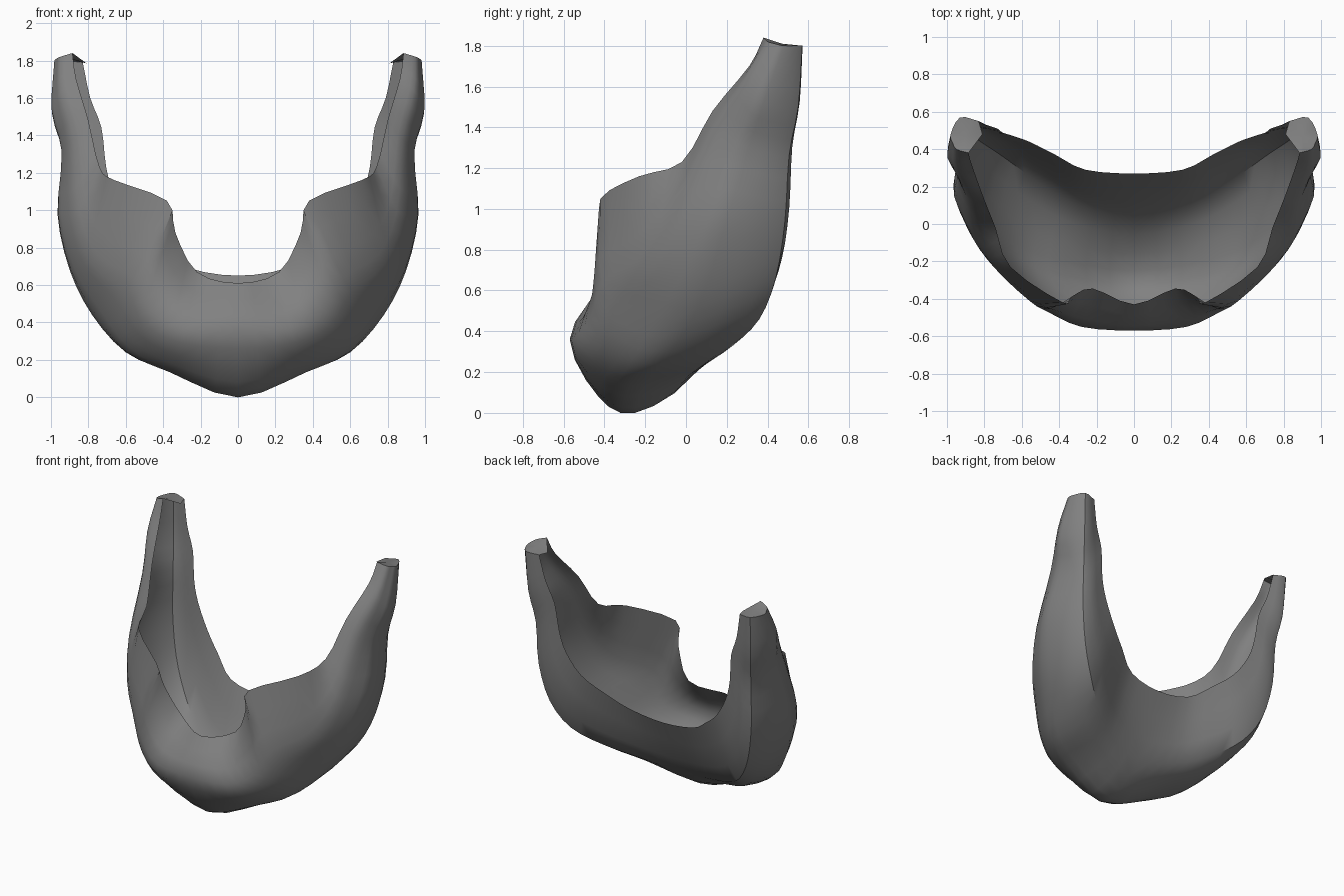
import bpy, bmesh, math
from mathutils import Vector

if "Cube" in bpy.data.objects:
    bpy.data.objects.remove(bpy.data.objects["Cube"])

# Guide lines from the chin centre (first) to the ear tip (last)
front_rim = [(0, -.43, .61), (.22, -.345, .67), (.335, -.39, .88), (.38, -.42, 1.05), (.66, -.23, 1.16),
             (.74, -.02, 1.23), (.80, .13, 1.48), (.865, .31, 1.70), (.885, .38, 1.84)]
front_bulge = [(0, -.57, .36), (.28, -.55, .37), (.46, -.47, .46), (.56, -.41, .64), (.75, -.23, .76),
               (.85, -.06, 1.0), (.88, .13, 1.38), (.94, .29, 1.64), (.95, .40, 1.82)]
under_chin = [(0, -.43, .08), (.33, -.40, .17), (.55, -.32, .29), (.69, -.23, .48), (.85, -.07, .70),
              (.925, .06, .98), (.93, .22, 1.34), (.975, .32, 1.58), (.97, .435, 1.81)]
jaw_ridge = [(0, -.25, 0), (.37, -.20, .14), (.60, -.12, .24), (.78, .02, .44), (.90, .12, .68),
             (.965, .21, .98), (.94, .31, 1.3), (.995, .38, 1.52), (.98, .48, 1.8)]
neck_bulge = [(0, .04, .19), (.30, .10, .24), (.52, .23, .33), (.70, .36, .46), (.82, .44, .66),
              (.88, .485, .94), (.89, .505, 1.26), (.92, .55, 1.5), (.93, .57, 1.8)]
neck_rim = [(0, .27, .65), (.26, .29, .69), (.42, .37, .80), (.56, .44, .92), (.66, .475, 1.08),
            (.705, .49, 1.23), (.73, .51, 1.44), (.79, .53, 1.6), (.83, .55, 1.79)]


def spline(points, steps, mirrored_start=False):
    """Smooth curve through the points."""
    p = [Vector(q) for q in points]
    first = Vector((-p[1].x, p[1].y, p[1].z)) if mirrored_start else 2 * p[0] - p[1]
    p = [first] + p + [2 * p[-1] - p[-2]]
    out = []
    for i in range(1, len(p) - 2):
        a, b, c, d = p[i - 1:i + 3]
        for k in range(steps):
            t = k / steps
            out.append(.5 * (2 * b + (c - a) * t + (2 * a - 5 * b + 4 * c - d) * t * t
                             + (3 * b - a - 3 * c + d) * t ** 3))
    return out + [p[-2]]


# Half of the beard shell, lofted over the guide lines
guides = [spline(g, 3, True) for g in (front_rim, front_bulge, under_chin, jaw_ridge, neck_bulge, neck_rim)]
bm = bmesh.new()
rows = [[bm.verts.new(v) for v in spline(section, 3)] for section in zip(*guides)]
for r, s in zip(rows, rows[1:]):
    for i in range(len(r) - 1):
        bm.faces.new((r[i], r[i + 1], s[i + 1], s[i]))

# Cap on the sideburn tip, with a small lip towards the inside
lip = bm.verts.new((.81, .48, 1.785))
tip = rows[-1] + [lip]
centre = bm.verts.new((.90, .47, 1.81))
for a, b in zip(tip, tip[1:] + tip[:1]):
    bm.faces.new((a, b, centre))

mesh = bpy.data.meshes.new("beard")
bm.to_mesh(mesh)
bm.free()
beard = bpy.data.objects.new("beard", mesh)
bpy.context.collection.objects.link(beard)

# Mirror to the other cheek
mirror = beard.modifiers.new("mirror", 'MIRROR')
mirror.use_clip = True
mirror.merge_threshold = .002

grey = bpy.data.materials.new("hair grey")
grey.diffuse_color = (.22, .22, .22, 1)
grey.use_nodes = True
grey.node_tree.nodes["Principled BSDF"].inputs["Base Color"].default_value = grey.diffuse_color
mesh.materials.append(grey)

bpy.context.view_layer.objects.active = beard
beard.select_set(True)
bpy.ops.object.modifier_apply(modifier="mirror")
bpy.ops.object.shade_smooth_by_angle(angle=math.radians(40))
